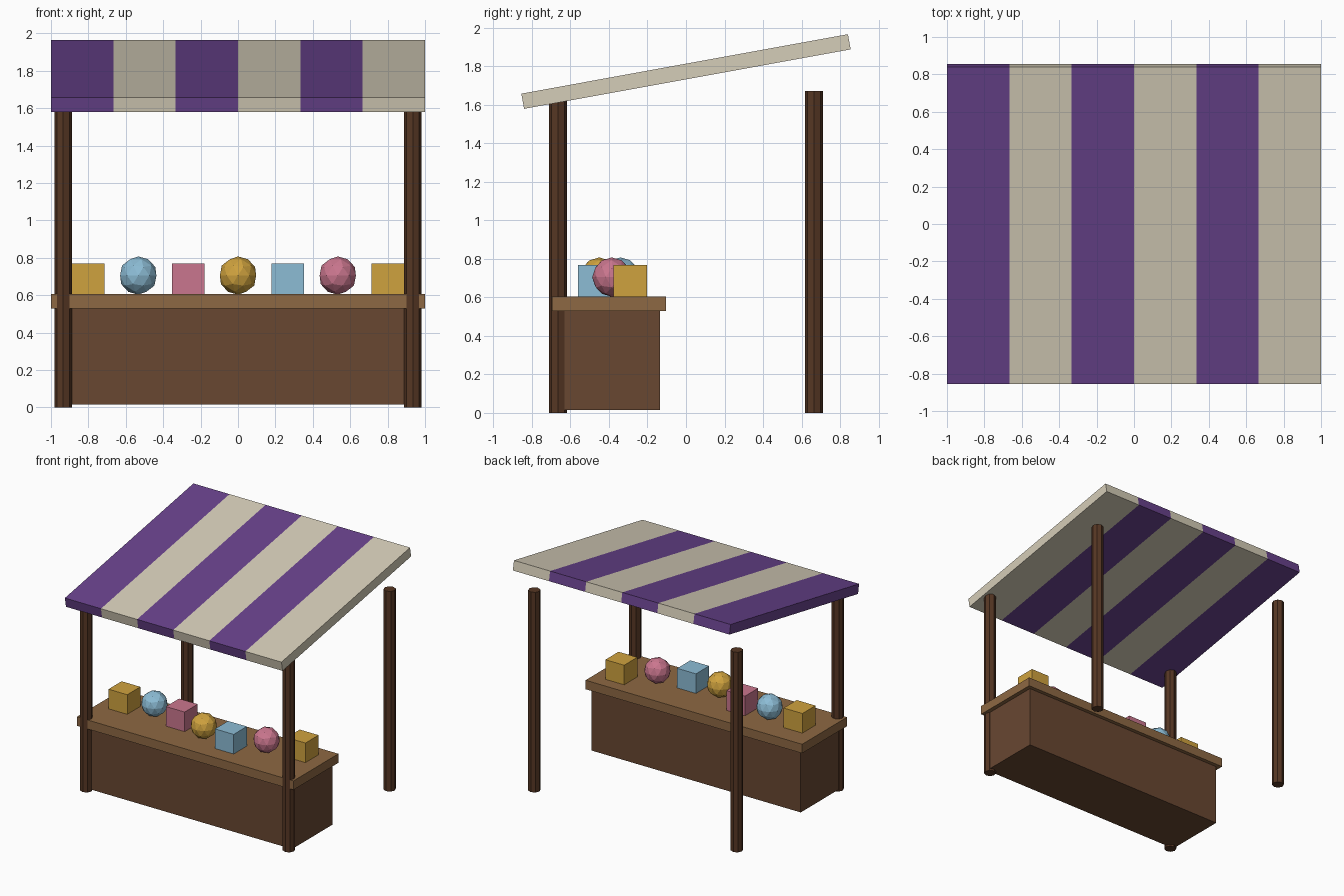
import bpy, bmesh, math
from mathutils import Matrix, Vector

if "Cube" in bpy.data.objects:
    bpy.data.objects.remove(bpy.data.objects["Cube"])


def material(name, r, g, b):
    """Flat material from 0-255 sRGB values, stored as linear."""
    lin = [((c / 255 + 0.055) / 1.055) ** 2.4 for c in (r, g, b)]
    m = bpy.data.materials.new(name)
    m.diffuse_color = (*lin, 1)
    m.use_nodes = True
    m.node_tree.nodes["Principled BSDF"].inputs["Base Color"].default_value = m.diffuse_color
    return m


PURPLE = material("purple_cloth", 104, 66, 140)
CREAM = material("cream_cloth", 213, 205, 184)
POST = material("dark_post_wood", 86, 55, 36)
BODY = material("brown_wood", 104, 71, 49)
TOP = material("light_wood", 141, 104, 67)
GOLD = material("gold", 207, 162, 62)
BLUE = material("light_blue", 140, 188, 213)
PINK = material("rose_pink", 202, 118, 142)


def finish(name, bm, mats, loc=(0, 0, 0), rot=(0, 0, 0)):
    me = bpy.data.meshes.new(name)
    bm.to_mesh(me)
    bm.free()
    for m in mats:
        me.materials.append(m)
    ob = bpy.data.objects.new(name, me)
    ob.location, ob.rotation_euler = loc, rot
    bpy.context.collection.objects.link(ob)
    return ob


def box_mesh(size):
    bm = bmesh.new()
    bmesh.ops.create_cube(bm, size=1, matrix=Matrix.Diagonal((*size, 1)))
    return bm


def box(name, size, loc, mat):
    return finish(name, box_mesh(size), [mat], loc)


# Counter: closed body with an overhanging top
box("counter_body", (1.93, 0.53, 0.52), (0, -0.40, 0.275), BODY)
box("counter_top", (2.0, 0.593, 0.075), (0, -0.40, 0.5675), TOP)

# Four octagonal posts of equal height
H = 1.67
for side, x in (("left", -0.935), ("right", 0.935)):
    for end, y in (("front", -0.665), ("back", 0.665)):
        bm = bmesh.new()
        bmesh.ops.create_cone(bm, cap_ends=True, segments=8, radius1=0.047,
                              radius2=0.047, depth=H)
        finish(f"{end}_{side}_post", bm, [POST], (x, y, H / 2))

# Sloping awning, cut into six stripes of alternating colour
bm = box_mesh((2.0, 1.723, 0.08))
for i in range(1, 6):
    bmesh.ops.bisect_plane(bm, geom=bm.verts[:] + bm.edges[:] + bm.faces[:],
                           plane_co=Vector((-1 + i / 3, 0, 0)), plane_no=Vector((1, 0, 0)))
for f in bm.faces:
    x = f.calc_center_median().x
    f.material_index = min(5, max(0, math.floor((x + 1) * 3))) % 2
finish("awning", bm, [PURPLE, CREAM], (0, 0, 1.772), (0.18, 0, 0))

# Goods on the counter: boxes and balls in turn, slightly staggered in depth
goods = [(GOLD, -0.355), (BLUE, -0.34), (PINK, -0.36), (GOLD, -0.45),
         (BLUE, -0.475), (PINK, -0.385), (GOLD, -0.29)]
for i, (mat, y) in enumerate(goods):
    x = -0.8 + i * 0.8 / 3
    if i % 2 == 0:
        box(f"goods_box_{i}", (0.173, 0.173, 0.173), (x, y, 0.682), mat)
    else:
        bm = bmesh.new()
        bmesh.ops.create_icosphere(bm, subdivisions=2, radius=0.102)
        finish(f"goods_ball_{i}", bm, [mat], (x, y, 0.705))
